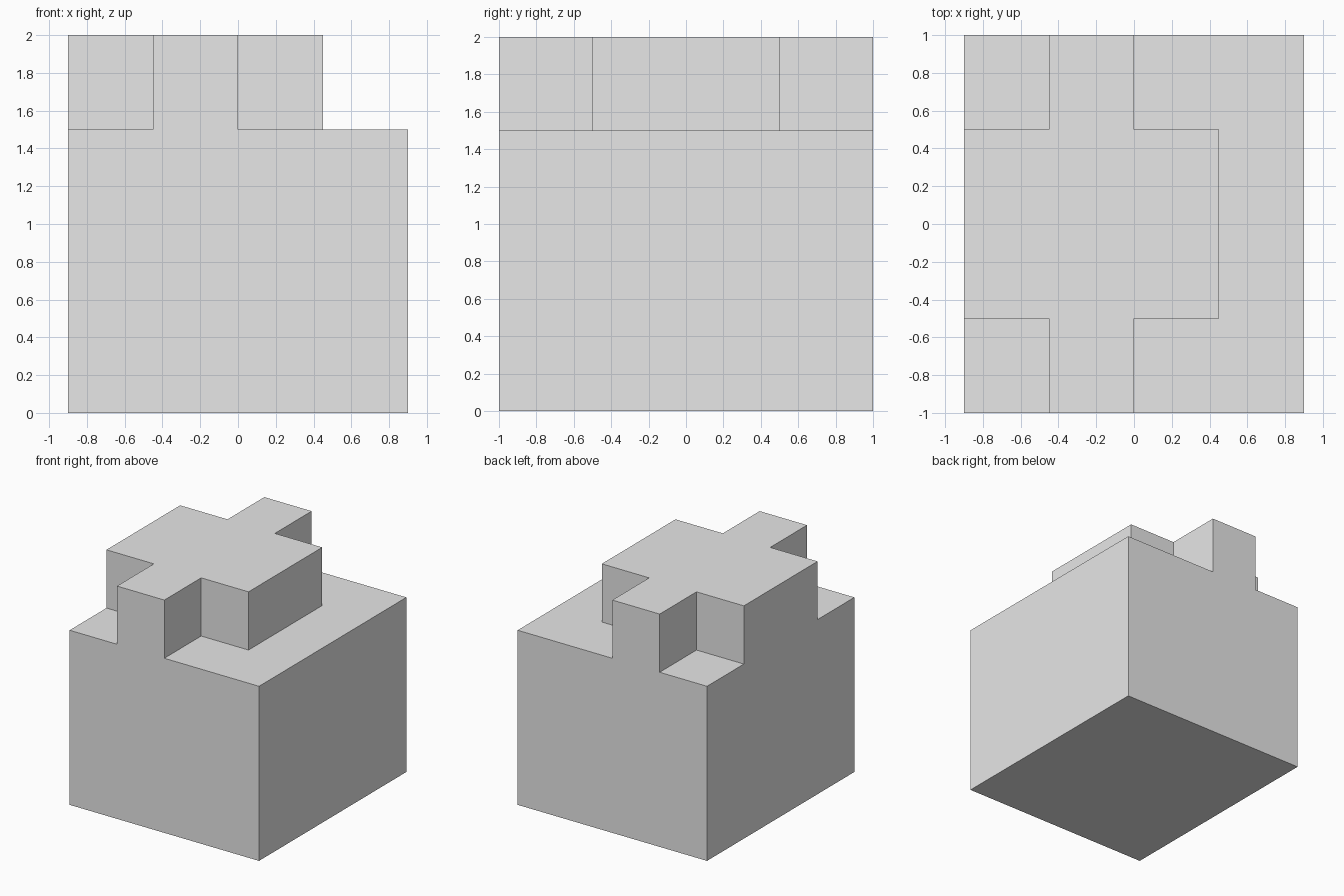
import bpy
import bmesh
import math

cube = bpy.data.objects.get("Cube")
if cube:
    bpy.data.objects.remove(cube, do_unlink=True)

WIDTH, BODY_TOP, HEIGHT = 1.8, 1.5, 2.0

# Plain grey material
grey = bpy.data.materials.new("light grey")
grey.use_nodes = True
colour = (0.8, 0.8, 0.8, 1.0)
grey.diffuse_color = colour
grey.node_tree.nodes["Principled BSDF"].inputs["Base Color"].default_value = colour


def raise_faces(bm, faces, height):
    """Extrude a face region straight up and return its new top faces."""
    result = bmesh.ops.extrude_face_region(bm, geom=faces)["geom"]
    verts = [g for g in result if isinstance(g, bmesh.types.BMVert)]
    bmesh.ops.translate(bm, verts=verts, vec=(0, 0, height))
    return [g for g in result if isinstance(g, bmesh.types.BMFace)]


def on_plateau(face):
    """Cross layout: a wide middle band with a narrow arm to front and back."""
    x, y, _ = face.calc_center_median()
    middle = abs(y) < 0.5 and x < WIDTH / 4
    arm = -WIDTH / 4 < x < 0
    return middle or arm


# Footprint of four by four cells, raised to form the body
bm = bmesh.new()
bmesh.ops.create_grid(bm, x_segments=4, y_segments=4, size=1.0)
bmesh.ops.scale(bm, verts=bm.verts[:], vec=(WIDTH / 2, 1, 1))
top = raise_faces(bm, bm.faces[:], BODY_TOP)

# Raised cross-shaped plateau
raise_faces(bm, [f for f in top if on_plateau(f)], HEIGHT - BODY_TOP)

# Merge coplanar cells into clean flat faces
bmesh.ops.recalc_face_normals(bm, faces=bm.faces[:])
bmesh.ops.dissolve_limit(bm, angle_limit=math.radians(1),
                         verts=bm.verts[:], edges=bm.edges[:])
bmesh.ops.recalc_face_normals(bm, faces=bm.faces[:])

mesh = bpy.data.meshes.new("stepped_block")
bm.to_mesh(mesh)
bm.free()
mesh.materials.append(grey)
block = bpy.data.objects.new("stepped_block", mesh)
bpy.context.collection.objects.link(block)
